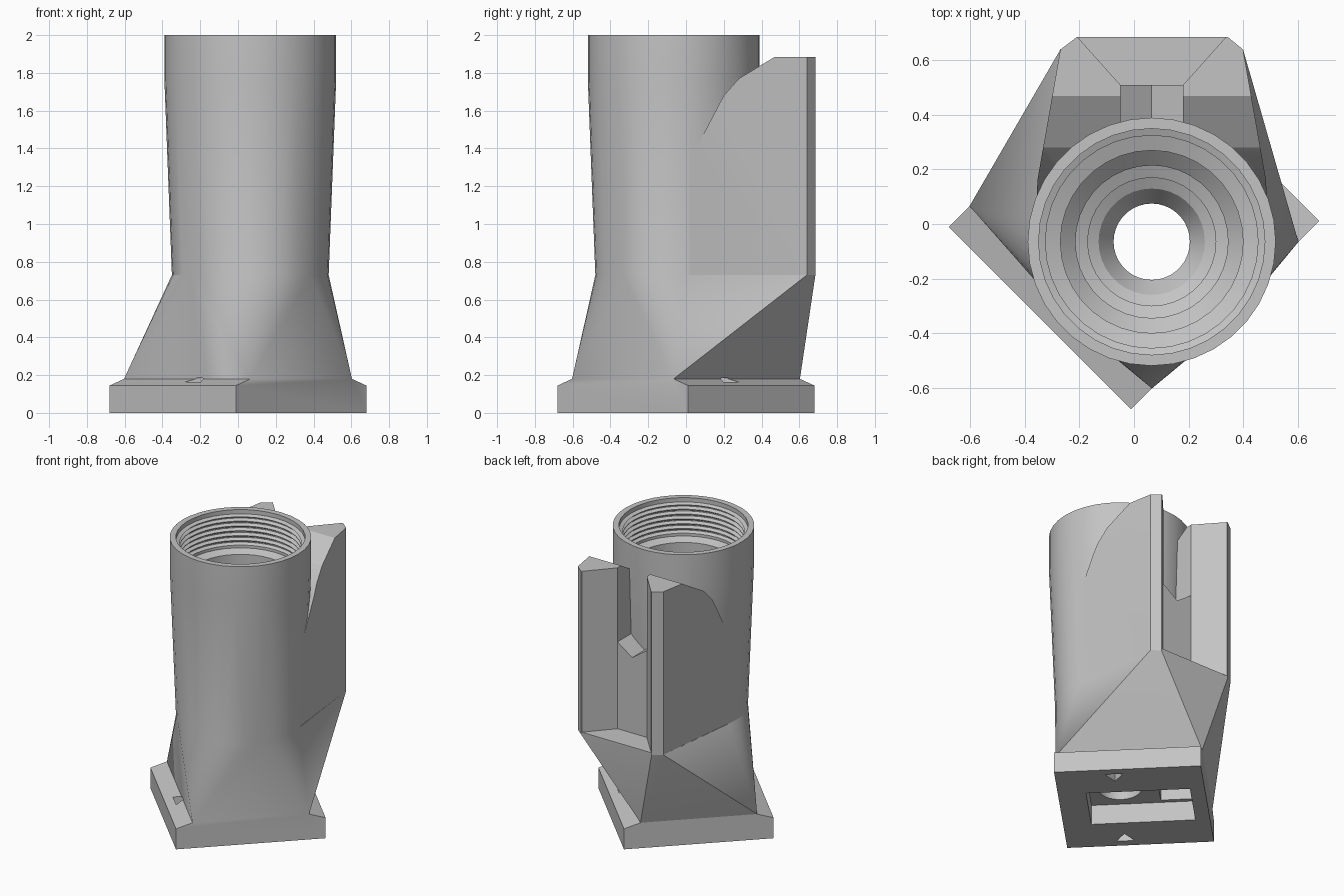
import bpy, bmesh, math
from mathutils import Vector

if "Cube" in bpy.data.objects:
    bpy.data.objects.remove(bpy.data.objects["Cube"], do_unlink=True)

grey = bpy.data.materials.new("plain grey")
grey.use_nodes = True
grey.diffuse_color = (0.55, 0.55, 0.55, 1)
grey.node_tree.nodes["Principled BSDF"].inputs["Base Color"].default_value = (0.55, 0.55, 0.55, 1)

AXIS = Vector((0.065, -0.065, 0))      # centre line of the tube
A = Vector((-1, 1, 0)).normalized()    # along the foot rails
B = Vector((1, 1, 0)).normalized()     # across the foot rails


def finish(name, bm):
    bmesh.ops.recalc_face_normals(bm, faces=bm.faces[:])
    mesh = bpy.data.meshes.new(name)
    bm.to_mesh(mesh)
    bm.free()
    mesh.materials.append(grey)
    ob = bpy.data.objects.new(name, mesh)
    bpy.context.collection.objects.link(ob)
    return ob


def hull(name, points):
    bm = bmesh.new()
    verts = [bm.verts.new(p) for p in points]
    out = bmesh.ops.convex_hull(bm, input=verts)
    extra = {g for g in out["geom_interior"] + out["geom_unused"] if isinstance(g, bmesh.types.BMVert)}
    bmesh.ops.delete(bm, geom=list(extra), context='VERTS')
    bmesh.ops.dissolve_limit(bm, angle_limit=0.002, verts=bm.verts[:], edges=bm.edges[:])
    return finish(name, bm)


def prism(name, outline, z0, z1):
    return hull(name, [(p[0], p[1], z) for p in outline for z in (z0, z1)])


def ring(r, z, n=36):
    return [AXIS + Vector((r * math.cos(t), r * math.sin(t), z))
            for t in (math.tau * i / n for i in range(n))]


def rect(a0, a1, b, z, centre=Vector()):
    return [centre + A * a + B * s * b + Vector((0, 0, z)) for a in (a0, a1) for s in (-1, 1)]


def lathe(name, profile, n=36):
    bm = bmesh.new()
    rings = [[bm.verts.new(p) for p in ring(r, z, n)] for r, z in profile]
    for lo, hi in zip(rings, rings[1:]):
        for i in range(n):
            j = (i + 1) % n
            bm.faces.new((lo[i], lo[j], hi[j], hi[i]))
    bm.faces.new(rings[0])
    bm.faces.new(rings[-1])
    return finish(name, bm)


def boolean(ob, other, operation):
    mod = ob.modifiers.new("join", 'BOOLEAN')
    mod.object, mod.operation, mod.solver = other, operation, 'EXACT'
    bpy.context.view_layer.objects.active = ob
    bpy.ops.object.modifier_apply(modifier=mod.name)
    bpy.data.objects.remove(other, do_unlink=True)


# Rear mount footprint, with chamfered outer corners
block = [(-0.27, 0.64), (-0.21, 0.685), (0.345, 0.685), (0.40, 0.64)]


def block_at(z):
    return [Vector((x, y, z)) for x, y in block]


# Foot with sloping rails, and the flared skirt above it
foot = hull("foot", rect(-0.473, 0.473, 0.488, 0) + rect(-0.473, 0.473, 0.488, 0.145)
            + rect(-0.473, 0.473, 0.38, 0.18))
body = hull("tube_holder", rect(-0.473, 0.473, 0.38, 0.18) + rect(-0.4, 0.4, 0.3, 0.1)
            + ring(0.415, 0.73) + block_at(0.73))

# Tapered tube
tube = hull("tube", ring(0.2, 0.68) + ring(0.415, 0.73) + ring(0.455, 1.77) + ring(0.455, 2))

# Rear mount blending into the tube, with a sloping shoulder
mount = hull("rear_mount", ring(0.2, 0.68) + ring(0.412, 0.73) + block_at(0.73)
             + ring(0.452, 1.885) + block_at(1.885))
shoulder = [(0.8, 0.5), (0.8, 1.885), (0.47, 1.885), (0.28, 1.77), (0.2, 1.68),
            (0.14, 1.56), (0, 1.3), (-0.2, 0.9), (-0.35, 0.5)]
boolean(mount, hull("shoulder", [(x, y, z) for y, z in shoulder for x in (-1, 1)]), 'INTERSECT')

# Dovetail channel and the narrow slot behind it
channel = [(-0.22, 0.70), (-0.05, 0.51), (0.18, 0.51), (0.35, 0.70)]
boolean(mount, prism("channel", channel, 0.745, 2.1), 'DIFFERENCE')
slot = [(-0.05, 2.1), (-0.05, 1.36), (0.065, 1.28), (0.18, 1.36), (0.18, 2.1)]
boolean(mount, hull("slot", [(x, y, z) for x, z in slot for y in (0.3, 0.53)]), 'DIFFERENCE')

for part in (foot, tube, mount):
    boolean(body, part, 'UNION')

# Threaded bore narrowing to the lower hole
profile = [(0.14, 0.1), (0.14, 0.36), (0.195, 0.44), (0.235, 0.46), (0.235, 0.56),
           (0.28, 0.58), (0.28, 0.75), (0.335, 0.8), (0.335, 1.72), (0.39, 1.74)]
for i in range(6):
    z = 1.76 + i * 0.034
    profile += [(0.39, z), (0.41, z + 0.012), (0.41, z + 0.018), (0.39, z + 0.03)]
profile += [(0.415, 1.97), (0.415, 2.1)]
boolean(body, lathe("bore", profile), 'DIFFERENCE')

# Stepped pocket under the foot
boolean(body, hull("pocket", rect(-0.2, 0.47, 0.2, -0.1, AXIS) + rect(-0.2, 0.47, 0.2, 0.14, AXIS)), 'DIFFERENCE')
boolean(body, hull("pocket_end", rect(0.25, 0.46, 0.17, 0.05, AXIS) + rect(0.25, 0.46, 0.17, 0.25, AXIS)), 'DIFFERENCE')

# Triangular notches through both rails
for s in (-1, 1):
    tri = [AXIS + B * s * 0.43 + A * 0.06, AXIS + B * s * 0.43 - A * 0.06, AXIS + B * s * 0.34]
    boolean(body, prism("notch", tri, -0.1, 0.185), 'DIFFERENCE')

# Smooth round walls, keep edges sharp
bpy.ops.object.select_all(action='DESELECT')
body.select_set(True)
bpy.context.view_layer.objects.active = body
bpy.ops.object.shade_smooth_by_angle(angle=math.radians(15))
